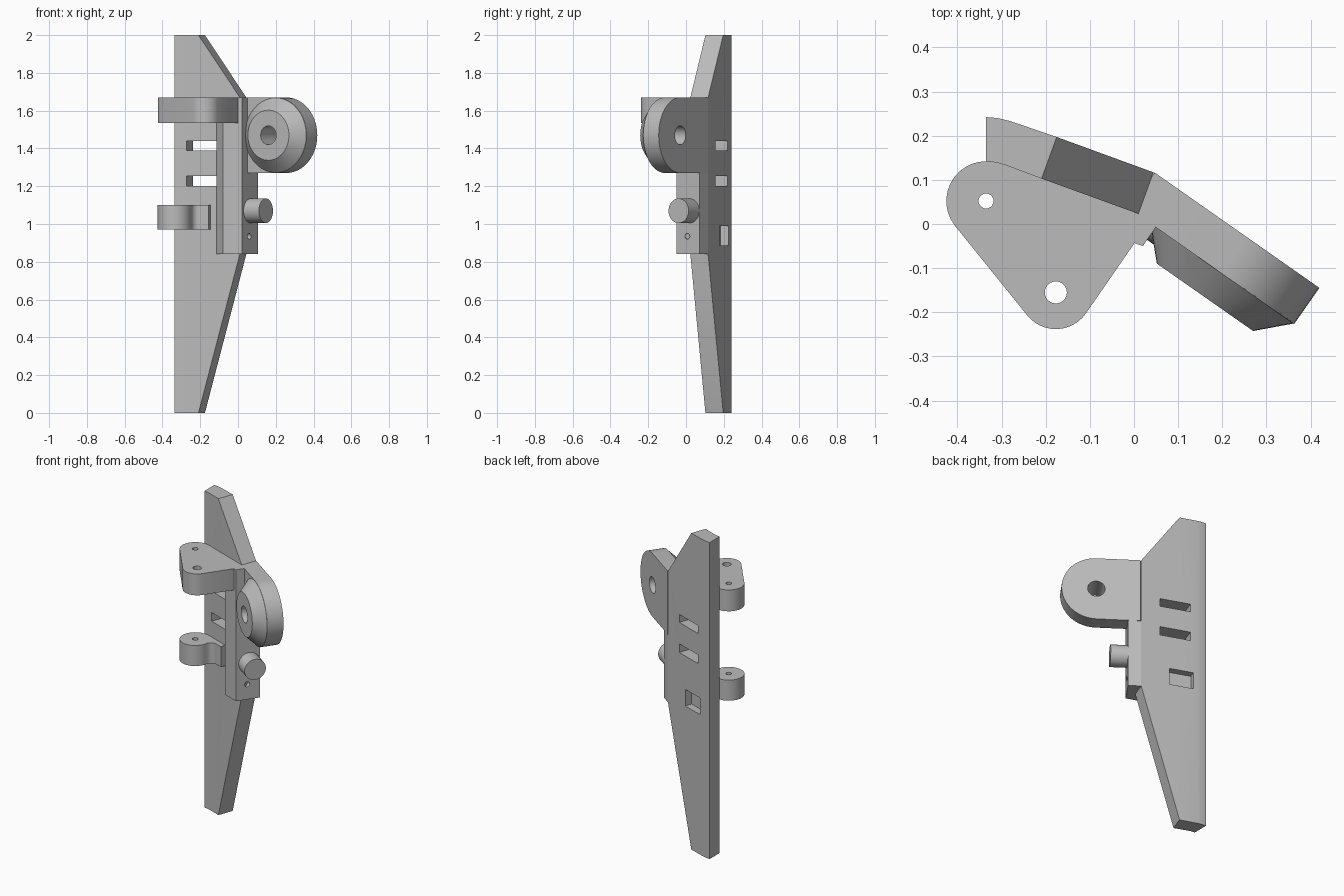
import bpy, bmesh
from math import cos, sin, pi, radians
from mathutils import Vector

cube = bpy.data.objects.get("Cube")
if cube:
    bpy.data.objects.remove(cube, do_unlink=True)

grey = bpy.data.materials.new("light_grey")
grey.use_nodes = True
colour = (0.5, 0.5, 0.5, 1)
grey.diffuse_color = colour
grey.node_tree.nodes["Principled BSDF"].inputs["Base Color"].default_value = colour

X, Y, Z = Vector((1, 0, 0)), Vector((0, 1, 0)), Vector((0, 0, 1))
FLAT = (X, Y, Z)


def wall(degrees):
    """Axes of an upright face: along it, up, and outward to the back."""
    a = radians(degrees)
    return Vector((cos(a), sin(a), 0)), Z, Vector((-sin(a), cos(a), 0))


def arc(cx, cy, r, start, end, steps=12):
    angles = [radians(start + (end - start) * i / steps) for i in range(steps + 1)]
    return [(cx + r * cos(a), cy + r * sin(a)) for a in angles]


def circle(r, cx=0, cy=0, steps=40):
    return arc(cx, cy, r, 0, 360, steps)[:-1]


def rect(x0, x1, y0, y1):
    return [(x0, y0), (x1, y0), (x1, y1), (x0, y1)]


def loft(name, axes, origin, d0, d1, pts, end_pts=None):
    """Solid between an outline at depth d0 and another at depth d1."""
    a, b, c = axes
    bm = bmesh.new()
    rings = [[bm.verts.new(Vector(origin) + a * p + b * q + c * d) for p, q in ring]
             for d, ring in ((d0, pts), (d1, end_pts or pts))]
    low, high = rings
    bm.faces.new(low)
    bm.faces.new(high)
    for i in range(len(low)):
        j = (i + 1) % len(low)
        bm.faces.new((low[i], low[j], high[j], high[i]))
    bmesh.ops.recalc_face_normals(bm, faces=bm.faces)
    mesh = bpy.data.meshes.new(name)
    bm.to_mesh(mesh)
    bm.free()
    mesh.materials.append(grey)
    obj = bpy.data.objects.new(name, mesh)
    bpy.context.collection.objects.link(obj)
    return obj


def activate(obj):
    bpy.ops.object.select_all(action='DESELECT')
    obj.select_set(True)
    bpy.context.view_layer.objects.active = obj


def cut(obj, *cutter_args):
    cutter = loft("cutter", *cutter_args)
    cutter.hide_render = True
    mod = obj.modifiers.new("cut", 'BOOLEAN')
    mod.operation, mod.solver, mod.object = 'DIFFERENCE', 'EXACT', cutter
    activate(obj)
    bpy.ops.object.modifier_apply(modifier=mod.name)
    bpy.data.objects.remove(cutter, do_unlink=True)


PLATE, LUG = wall(-20), wall(-35)
parts = []

# Tall bent plate, tapered towards both ends
plate = loft("main_plate", FLAT, (0, 0, 0), 0, 2, [
    (-0.335, 0.242), (-0.31, 0.24), (-0.28, 0.233), (-0.175, 0.197), (0.044, 0.117),
    (0.01, 0.023), (-0.21, 0.103), (-0.29, 0.133), (-0.31, 0.139), (-0.335, 0.142)])
bm = bmesh.new()
bm.from_mesh(plate.data)
for tip_z, root_z in ((2, 1.67), (0, 0.84)):
    tip, root = Vector((-0.175, 0.197, tip_z)), Vector((0.044, 0.117, root_z))
    normal = (tip - root).cross(PLATE[2])
    if normal.x < 0:
        normal.negate()
    cut_edges = bmesh.ops.bisect_plane(
        bm, geom=bm.verts[:] + bm.edges[:] + bm.faces[:], plane_co=tip,
        plane_no=normal, clear_outer=True)["geom_cut"]
    bmesh.ops.holes_fill(bm, edges=[e for e in cut_edges if isinstance(e, bmesh.types.BMEdge)])
bmesh.ops.recalc_face_normals(bm, faces=bm.faces)
bm.to_mesh(plate.data)
bm.free()
parts.append(plate)

# Two through slots and a shallow pocket in the back of the plate
corner = (-0.175, 0.197, 0)
for z0, z1 in ((1.2, 1.255), (1.39, 1.44)):
    cut(plate, PLATE, corner, -0.14, 0.05, rect(-0.067, 0.12, z0, z1))
cut(plate, PLATE, corner, -0.045, 0.05, rect(-0.085, 0.06, 0.885, 0.99))

# Upright rail on the front of the plate
rail = loft("rail", FLAT, (0, 0, 0), 0.84, 1.67, [
    (-0.115, 0.069), (-0.08, -0.014), (0.02, -0.05), (0.05, -0.006),
    (0.03, 0.08), (-0.1, 0.09)])
parts.append(rail)
rail_foot = loft("rail_foot", FLAT, (0, 0, 0), 0.84, 1.27, [
    (0.02, -0.05), (0.105, 0.072), (0.044, 0.117), (0, 0.03)])
parts.append(rail_foot)

# Pin and small hole on the side of the rail
side = (Y, Z, LUG[0])
SIDE = (LUG[2], Z, LUG[0])
parts.append(loft("side_pin", SIDE, (0.066, 0.018, 1.07), -0.03, 0.1, circle(0.065)))
cut(rail_foot, SIDE, (0.06, 0.007, 0.935), -0.04, 0.05, circle(0.016, steps=16))

# Rounded lug with a tapered boss and a bore through both
eye = (0.256, -0.03, 1.47)
lug = loft("lug", LUG, eye, -0.1, 0,
           [(-0.255, -0.2)] + arc(0, 0, 0.2, -90, 90, 24) + [(-0.255, 0.2)])
boss = loft("lug_boss", LUG, eye, -0.098, -0.166, circle(0.2), circle(0.133))
for part in (lug, boss):
    cut(part, LUG, eye, -0.3, 0.1, circle(0.05, steps=32))
    parts.append(part)

# Upper bracket: rounded triangle with two holes
hinge = (-0.335, 0.052)
upper = loft("upper_bracket", FLAT, (0, 0, 0), 1.535, 1.67,
             arc(*hinge, 0.09, 90, 218) + arc(-0.177, -0.155, 0.083, 218, 325)
             + [(0, -0.045), (0.02, 0.03), (0, 0.045), (-0.2, 0.118), (-0.3, 0.146)])
cut(upper, FLAT, (0, 0, 0), 1.4, 1.8, circle(0.017, *hinge, steps=20))
cut(upper, FLAT, (0, 0, 0), 1.4, 1.8, circle(0.025, -0.177, -0.155, steps=24))
parts.append(upper)

# Lower bracket: round hinge eye with a short web to the plate
lower = loft("lower_bracket", FLAT, (0, 0, 0), 0.97, 1.1,
             arc(*hinge, 0.09, 90, 355, 20)
             + [(-0.236, 0.057), (-0.222, 0.066), (-0.205, 0.067), (-0.155, 0.05),
                (-0.145, 0.085), (-0.2, 0.115), (-0.3, 0.146)])
cut(lower, FLAT, (0, 0, 0), 0.9, 1.2, circle(0.017, *hinge, steps=20))
parts.append(lower)

for part in parts:
    activate(part)
    bpy.ops.object.shade_smooth_by_angle(angle=radians(30))
